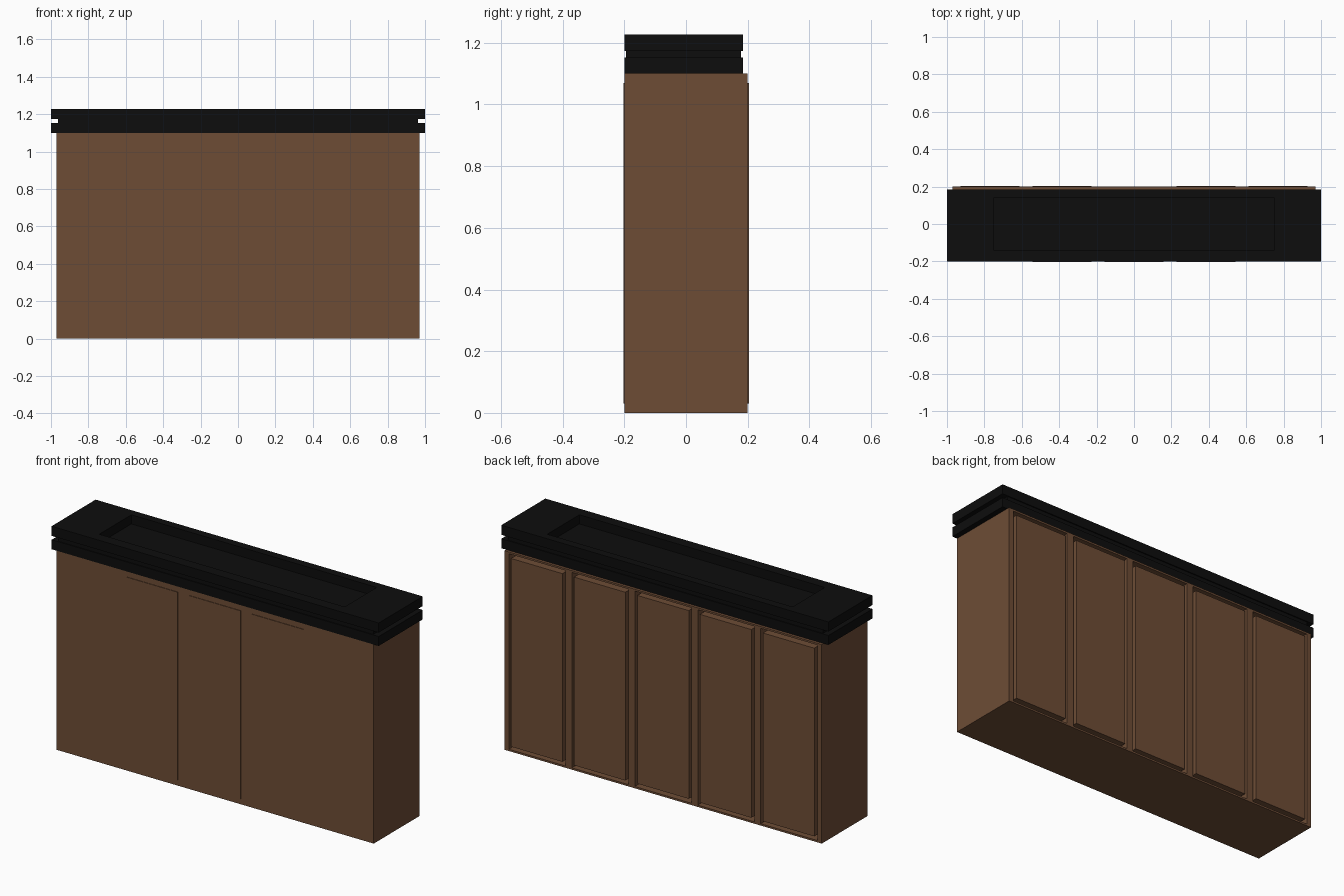
import bpy, bmesh
from mathutils import Vector

if "Cube" in bpy.data.objects:
    bpy.data.objects.remove(bpy.data.objects["Cube"])


def material(name, rgb):
    m = bpy.data.materials.new(name)
    m.diffuse_color = (*rgb, 1.0)
    m.use_nodes = True
    m.node_tree.nodes["Principled BSDF"].inputs["Base Color"].default_value = m.diffuse_color
    return m


wood = material("brown wood", (0.155, 0.073, 0.036))
black = material("black top", (0.004, 0.004, 0.004))


def add_box(bm, lo, hi):
    """Add an axis-aligned box given by its two corners."""
    lo, hi = Vector(lo), Vector(hi)
    vs = bmesh.ops.create_cube(bm, size=1)["verts"]
    for v in vs:
        v.co = Vector([(lo[i] + hi[i]) / 2 + v.co[i] * (hi[i] - lo[i]) for i in range(3)])
    return vs


def boxes(name, mat, corners):
    bm = bmesh.new()
    for lo, hi in corners:
        add_box(bm, lo, hi)
    return finish(name, mat, bm)


def finish(name, mat, bm):
    me = bpy.data.meshes.new(name)
    bm.to_mesh(me)
    bm.free()
    me.materials.append(mat)
    ob = bpy.data.objects.new(name, me)
    bpy.context.collection.objects.link(ob)
    return ob


W, H, PITCH = 0.97, 1.10, 0.385
FLOOR, BACK = 0.14, 0.20           # groove floor and back face
OPEN, PANEL = 0.173, 0.157         # half widths of opening and panel

# Solid counter body
boxes("counter_body", wood, [((-W, -0.2, 0), (W, FLOOR, H))])

# Back frame: two rails and the stiles between the five openings
frame = [((-W, FLOOR, 0), (W, BACK, 0.01)), ((-W, FLOOR, 1.09), (W, BACK, H))]
edges = [-W]
for i in range(-2, 3):
    edges += [i * PITCH - OPEN, i * PITCH + OPEN]
edges.append(W)
for a, b in zip(edges[::2], edges[1::2]):
    frame.append(((a, FLOOR, 0.01), (b, BACK, 1.09)))
boxes("back_frame", wood, frame)

# Five panels standing in the openings; the middle three show through the front
for i in range(-2, 3):
    front = -0.203 if abs(i) < 2 else -0.19
    back = 0.204 if i else 0.2
    boxes(f"panel_{i + 3}", wood, [((i * PITCH - PANEL, front, 0.03),
                                    (i * PITCH + PANEL, back, 1.07))])

# Black counter top: lower slab and a narrower core that leaves a groove
boxes("lower_slab", black, [((-1, -0.2, H), (1, 0.185, 1.152))])
boxes("groove_core", black, [((-0.963, -0.194, 1.152), (0.963, 0.179, 1.174))])

# Upper slab with a rectangular tray sunk into it
bm = bmesh.new()
add_box(bm, (-1, -0.2, 1.174), (1, 0.185, 1.227))
bm.faces.ensure_lookup_table()
top = max(bm.faces, key=lambda f: f.calc_center_median().z)
bmesh.ops.inset_region(bm, faces=[top], thickness=0.05)
for v in top.verts:
    v.co.x = 0.75 if v.co.x > 0 else -0.75
    v.co.y = 0.14 if v.co.y > 0 else -0.14
ext = bmesh.ops.extrude_discrete_faces(bm, faces=[top])["faces"][0]
for v in ext.verts:
    v.co.z -= 0.05
finish("upper_slab", black, bm)
